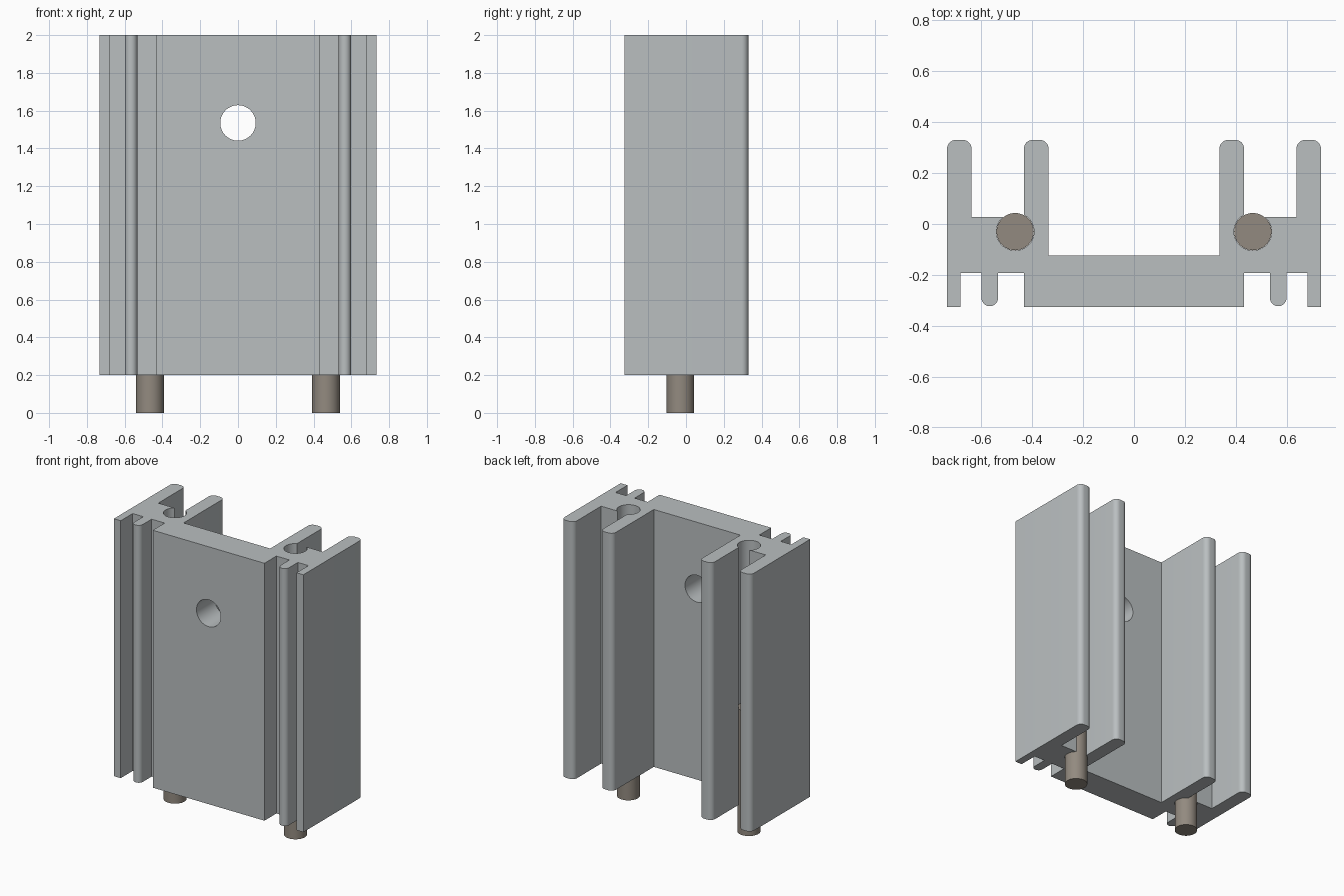
import bpy, bmesh, math
from math import pi, sin, cos

cube = bpy.data.objects.get("Cube")
if cube:
    bpy.data.objects.remove(cube)


def material(name, rgb):
    m = bpy.data.materials.new(name)
    m.use_nodes = True
    m.diffuse_color = (*rgb, 1)
    m.node_tree.nodes["Principled BSDF"].inputs["Base Color"].default_value = (*rgb, 1)
    return m


aluminium = material("aluminium grey", (0.49, 0.52, 0.53))
pin_metal = material("warm pin metal", (0.29, 0.255, 0.215))


def arc(cx, cy, r, start, end, steps):
    """Points along an arc, angles in degrees."""
    angles = [math.radians(start + (end - start) * i / steps) for i in range(steps + 1)]
    return [(cx + r * cos(a), cy + r * sin(a)) for a in angles]


def fin_tip(left, right, top, r=0.035):
    """Rounded fin end, drawn from its right side to its left."""
    return arc(right - r, top - r, r, 0, 90, 8) + arc(left + r, top - r, r, 90, 180, 8)


def smooth(obj):
    bpy.ops.object.select_all(action='DESELECT')
    obj.select_set(True)
    bpy.context.view_layer.objects.active = obj
    bpy.ops.object.shade_smooth_by_angle(angle=math.radians(30))


BOTTOM, TOP = 0.2, 2.0
PIN_X, PIN_Y, PIN_R = 0.466, -0.03, 0.073
HOLE_R = PIN_R + 0.001
INNER, CHANNEL = 0.432, 0.028

# Half of the extruded section, from the centre of the front to the centre of the back
hole_start = 180 - math.degrees(math.asin((CHANNEL - PIN_Y) / HOLE_R))
hole_open = math.degrees(math.acos((PIN_X - INNER) / HOLE_R))
half = [(INNER, -0.325), (INNER, -0.193), (0.533, -0.193)]
half += arc(0.5655, -0.29, 0.0325, 180, 360, 14)
half += [(0.598, -0.193), (0.68, -0.193), (0.68, -0.325), (0.733, -0.325)]
half += fin_tip(0.637, 0.733, 0.33)
half += [(0.637, CHANNEL)]
half += arc(PIN_X, PIN_Y, HOLE_R, 180 - hole_start, hole_open - 180 - 2 * hole_open, 36)[:1]
half += arc(PIN_X, PIN_Y, HOLE_R, 180 - hole_start, -180 - hole_open, 36)[1:]
half += fin_tip(0.335, INNER, 0.33)
half += [(0.335, -0.123)]
outline = half + [(-x, y) for x, y in reversed(half)]

# Heat sink body: extrude the section upwards
bm = bmesh.new()
face = bm.faces.new([bm.verts.new((x, y, BOTTOM)) for x, y in outline])
top = bmesh.ops.extrude_face_region(bm, geom=[face], use_keep_orig=True)
bmesh.ops.translate(bm, vec=(0, 0, TOP - BOTTOM),
                    verts=[v for v in top["geom"] if isinstance(v, bmesh.types.BMVert)])
bmesh.ops.recalc_face_normals(bm, faces=bm.faces)
mesh = bpy.data.meshes.new("heat_sink_body")
bm.to_mesh(mesh)
bm.free()
mesh.materials.append(aluminium)
body = bpy.data.objects.new("heat_sink_body", mesh)
bpy.context.collection.objects.link(body)

# Mounting hole through the web
bpy.ops.mesh.primitive_cylinder_add(vertices=48, radius=0.094, depth=0.6,
                                    location=(0, -0.22, 1.535), rotation=(pi / 2, 0, 0))
cutter = bpy.context.object
cutter.name = "mounting_hole_cutter"
cutter.hide_render = True
cutter.data.materials.append(aluminium)
cut = body.modifiers.new("mounting_hole", 'BOOLEAN')
cut.operation = 'DIFFERENCE'
cut.solver = 'EXACT'
cut.object = cutter
bpy.context.view_layer.objects.active = body
bpy.ops.object.modifier_apply(modifier=cut.name)
bpy.data.objects.remove(cutter)
smooth(body)

# Solder pins pressed into the side bores
PIN_LENGTH = 0.87
for side, sign in (("left", 1), ("right", -1)):
    bpy.ops.mesh.primitive_cylinder_add(vertices=40, radius=PIN_R, depth=PIN_LENGTH,
                                        location=(sign * PIN_X, PIN_Y, PIN_LENGTH / 2))
    pin = bpy.context.object
    pin.name = side + "_pin"
    pin.data.materials.append(pin_metal)
    smooth(pin)
